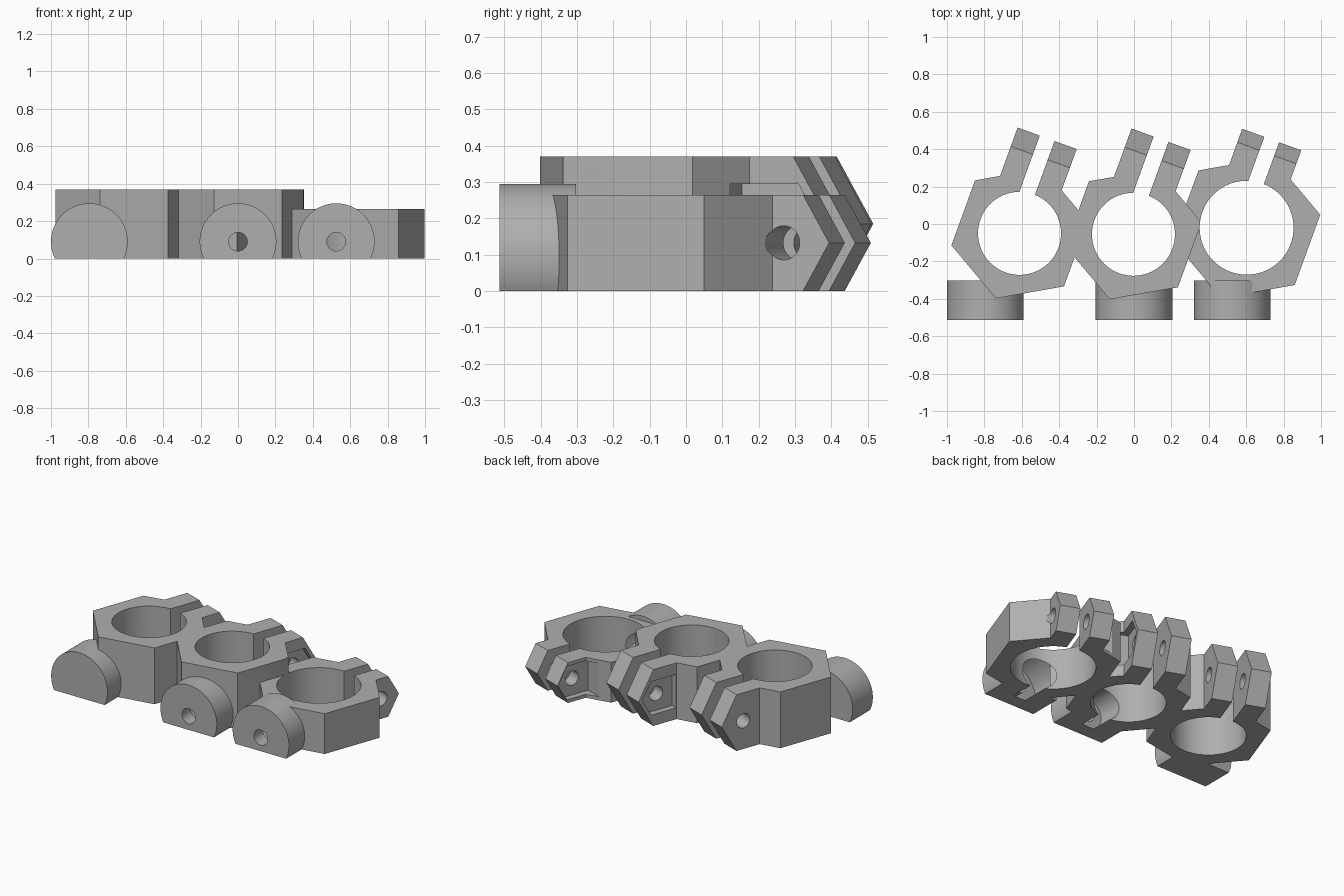
import bpy, bmesh, math
from mathutils import Matrix, Vector

cube = bpy.data.objects.get("Cube")
if cube:
    bpy.data.objects.remove(cube, do_unlink=True)

grey = bpy.data.materials.new("mid grey")
grey.use_nodes = True
grey.diffuse_color = (0.43, 0.43, 0.43, 1)
grey.node_tree.nodes["Principled BSDF"].inputs["Base Color"].default_value = (0.43, 0.43, 0.43, 1)

# Axis changes: profile drawn in XY, extruded along Z, then turned
FLAT = Matrix.Identity(4)
ALONG_X = Matrix(((0, 0, 1, 0), (1, 0, 0, 0), (0, 1, 0, 0), (0, 0, 0, 1)))  # profile is (y, z)
ALONG_Y = Matrix(((0, 1, 0, 0), (0, 0, 1, 0), (1, 0, 0, 0), (0, 0, 0, 1)))  # profile is (z, x)


def prism(name, profile, start, end, axis=FLAT, place=FLAT):
    bm = bmesh.new()
    face = bm.faces.new([bm.verts.new((x, y, start)) for x, y in profile])
    out = bmesh.ops.extrude_face_region(bm, geom=[face])
    moved = [v for v in out["geom"] if isinstance(v, bmesh.types.BMVert)]
    bmesh.ops.translate(bm, verts=moved, vec=Vector((0, 0, end - start)))
    bm.transform(place @ axis)
    bmesh.ops.recalc_face_normals(bm, faces=bm.faces)
    mesh = bpy.data.meshes.new(name)
    bm.to_mesh(mesh)
    bm.free()
    mesh.materials.append(grey)
    obj = bpy.data.objects.new(name, mesh)
    bpy.context.collection.objects.link(obj)
    return obj


def combine(target, other, operation):
    mod = target.modifiers.new("combine", "BOOLEAN")
    mod.operation, mod.solver, mod.object = operation, "EXACT", other
    bpy.ops.object.select_all(action="DESELECT")
    bpy.context.view_layer.objects.active = target
    target.select_set(True)
    bpy.ops.object.modifier_apply(modifier=mod.name)
    bpy.data.objects.remove(other, do_unlink=True)


def arc(r, n, first=0.0, last=None, cx=0.0, cy=0.0):
    closed = last is None
    span = 2 * math.pi if closed else last - first
    steps = n if closed else n - 1
    return [(cx + r * math.cos(first + span * i / steps),
             cy + r * math.sin(first + span * i / steps)) for i in range(n)]


def rect(x0, x1, y0, y1):
    return [(x0, y0), (x1, y0), (x1, y1), (x0, y1)]


def make_clamp(x, y, size, height, tip, bolt):
    """Hexagonal collar with two pointed ears, a split, a bolt hole and nut slots."""
    place = Matrix.Translation((x, y, 0)) @ Matrix.Rotation(math.radians(-20), 4, "Z")
    mid = height / 2
    clamp = prism("clamp", arc(size, 6, math.pi / 2), 0, height, FLAT, place)
    shoulder = tip - mid / math.sqrt(3)
    ear = [(0.12, 0), (shoulder, 0), (tip, mid), (shoulder, height), (0.12, height)]
    for a, b in ((-0.203, -0.077), (0.007, 0.133)):
        combine(clamp, prism("ear", ear, a, b, ALONG_X, place), "UNION")
    combine(clamp, prism("split", rect(-0.077, 0.007, 0, 0.6), -0.1, 0.5, FLAT, place), "DIFFERENCE")
    slot = [(bolt - 0.117, mid - 0.11), (bolt + 0.0635, mid - 0.11), (bolt + 0.127, mid),
            (bolt + 0.0635, mid + 0.11), (bolt - 0.117, mid + 0.11)]
    for a, b in ((-0.36, -0.163), (0.093, 0.33)):
        combine(clamp, prism("nut_slot", slot, a, b, ALONG_X, place), "DIFFERENCE")
    hole = arc(0.047, 32, 0, None, bolt, mid)
    combine(clamp, prism("bolt_hole", hole, -0.3, 0.3, ALONG_X, place), "DIFFERENCE")
    return clamp


# Centre x, y, hexagon radius, height, ear tip, bolt distance, bore radius, boss x, channel end
clamps = [
    (-0.612, -0.05, 0.37, 0.37, 0.528, 0.373, 0.222, -0.795, 0.3),
    (-0.003, -0.055, 0.37, 0.37, 0.528, 0.373, 0.222, 0.0, 0.0),
    (0.602, -0.02, 0.40, 0.265, 0.489, 0.356, 0.251, 0.525, 0.0),
]

body = None
for c in clamps:
    clamp = make_clamp(*c[:6])
    if body is None:
        body = clamp
    else:
        combine(body, clamp, "UNION")
body.name = "triple_clamp"

# Round front bosses, flattened where they meet the ground
BOSS_R, BOSS_Z = 0.205, 0.09
dip = math.acos(-BOSS_Z / BOSS_R)
for c in clamps:
    outline = arc(BOSS_R, 56, -dip, dip, BOSS_Z, c[7])
    combine(body, prism("boss", outline, -0.513, -0.303, ALONG_Y), "UNION")

# Collar bores, then the stepped screw channel behind each boss
for c in clamps:
    combine(body, prism("bore", arc(c[6], 72, 0, None, c[0], c[1]), -0.1, 0.5), "DIFFERENCE")
for c in clamps:
    for r, start, end in ((0.05, -0.6, -0.3), (0.1, -0.42, c[8])):
        channel = arc(r, 40, 0.02, None, BOSS_Z, c[7])
        combine(body, prism("channel", channel, start, end, ALONG_Y), "DIFFERENCE")

bpy.ops.object.select_all(action="DESELECT")
body.select_set(True)
bpy.context.view_layer.objects.active = body
bpy.ops.object.shade_smooth_by_angle(angle=math.radians(25))
